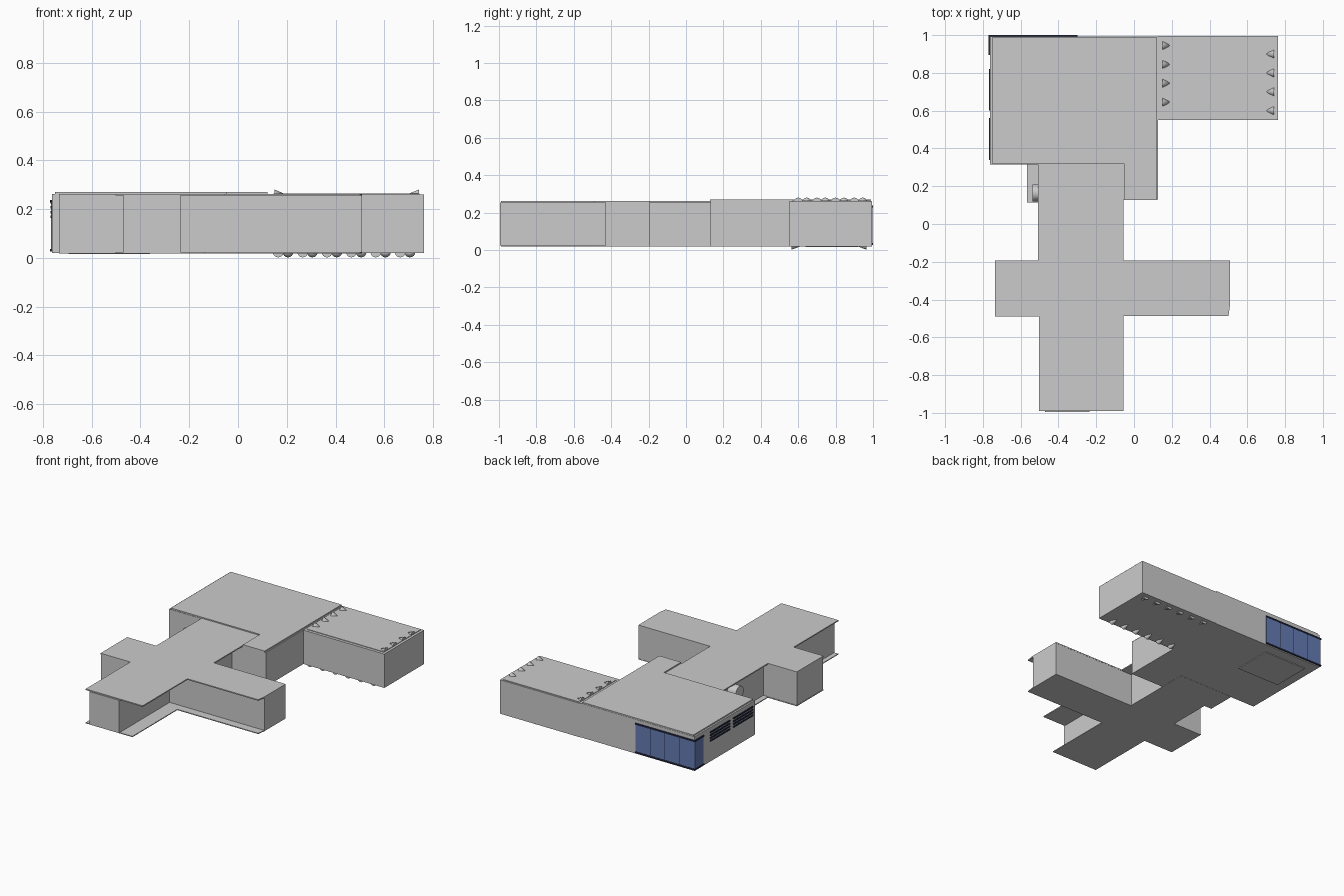
import bpy, math
from mathutils import Vector

if "Cube" in bpy.data.objects:
    bpy.data.objects.remove(bpy.data.objects["Cube"])


def material(name, color):
    m = bpy.data.materials.new(name)
    m.diffuse_color = (*color, 1)
    m.use_nodes = True
    m.node_tree.nodes["Principled BSDF"].inputs["Base Color"].default_value = m.diffuse_color
    return m


glass = material("blue_glass", (0.13, 0.2, 0.45))
dark = material("dark_trim", (0.02, 0.025, 0.06))


def prism(name, outline, z0, z1, mat=None):
    """Extrude a plan outline (counter-clockwise) between two heights."""
    n = len(outline)
    verts = [(x, y, z) for z in (z0, z1) for x, y in outline]
    faces = [tuple(reversed(range(n))), tuple(range(n, 2 * n))]
    faces += [(i, (i + 1) % n, n + (i + 1) % n, n + i) for i in range(n)]
    me = bpy.data.meshes.new(name)
    me.from_pydata(verts, [], faces)
    ob = bpy.data.objects.new(name, me)
    bpy.context.collection.objects.link(ob)
    if mat:
        me.materials.append(mat)
    return ob


def box(name, x0, x1, y0, y1, z0, z1, mat=None):
    return prism(name, [(x0, y0), (x1, y0), (x1, y1), (x0, y1)], z0, z1, mat)


def cone(name, base, direction, r0, r1, length, sides=16):
    """Cone or cylinder growing from base along direction."""
    d = Vector(direction)
    bpy.ops.mesh.primitive_cone_add(
        vertices=sides, radius1=r0, radius2=r1, depth=length,
        location=Vector(base) + d * length / 2,
        rotation=d.to_track_quat('Z', 'Y').to_euler())
    ob = bpy.context.object
    ob.name = name
    bpy.ops.object.shade_smooth_by_angle(angle=math.radians(40))
    return ob


Z0, Z1 = 0.02, 0.255

# main hall: L-shaped walls and its slightly inset roof slab
prism("hall_walls", [(-0.14, 0.13), (0.128, 0.13), (0.128, 0.992), (-0.762, 0.992),
                     (-0.762, 0.315), (-0.14, 0.315)], Z0, 0.262)
prism("hall_roof", [(-0.05, 0.127), (0.12, 0.127), (0.12, 0.99), (-0.75, 0.99),
                    (-0.75, 0.318), (-0.05, 0.318)], 0.262, 0.271)

# cross-shaped wing: narrow walls between wider floor and roof plates
prism("cross_walls", [(-0.47, -0.995), (-0.235, -0.995), (-0.235, -0.43), (0.508, -0.43),
                      (0.508, -0.193), (-0.14, -0.193), (-0.14, 0.315), (-0.47, 0.315),
                      (-0.47, -0.195), (-0.733, -0.195), (-0.733, -0.488), (-0.47, -0.488)],
      Z0 + 0.003, Z1)


def cross_plate(name, right, z0, z1):
    prism(name, [(-0.502, -0.99), (right, -0.99), (right, -0.488), (0.5, -0.488),
                 (0.508, -0.43), (0.508, -0.192), (right, -0.192), (right, 0.32),
                 (-0.508, 0.32), (-0.508, -0.192), (-0.735, -0.192), (-0.735, -0.49),
                 (-0.502, -0.49)], z0, z1)


cross_plate("cross_roof", -0.055, 0.255, 0.263)
cross_plate("cross_floor", -0.135, 0.019, 0.025)

# small side ledge and round wall vent beside the connector
box("side_ledge", -0.567, -0.47, 0.115, 0.32, 0.019, 0.025)
cone("round_vent", (-0.465, 0.165, 0.2), (-1, 0, 0), 0.045, 0.045, 0.072, 24)

# right wing with a thin raised roof panel
box("wing_walls", 0.128, 0.763, 0.55, 0.995, Z0, 0.26)
box("wing_roof_panel", 0.145, 0.745, 0.57, 0.985, 0.26, 0.264)

# facing rows of half-sunk spikes on the wing roof
for i in range(4):
    cone("roof_spike_left", (0.15, 0.945 - 0.1 * i, 0.256), (1, 0, 0), 0.024, 0, 0.057)
    cone("roof_spike_right", (0.742, 0.9 - 0.1 * i, 0.256), (-1, 0, 0), 0.024, 0, 0.06)

# facing rows of spikes under the wing
for i in range(6):
    cone("under_spike_front", (0.165 + 0.1 * i, 0.565, 0.024), (0, 1, 0), 0.022, 0, 0.06)
    cone("under_spike_back", (0.205 + 0.1 * i, 0.965, 0.024), (0, -1, 0), 0.022, 0, 0.06)

# thin hatch plate under the hall
box("under_hatch", -0.695, -0.36, 0.64, 0.92, 0.015, 0.022)

# wrap-around corner window: panes, mullions and trims
for i in range(4):
    x = -0.764 + 0.116 * i
    box("back_pane", x, x + 0.114, 0.99, 0.997, 0.035, 0.23, glass)
    if i:
        box("mullion", x - 0.003, x + 0.001, 0.99, 0.998, 0.035, 0.23, dark)
box("side_pane", -0.767, -0.76, 0.9, 0.997, 0.035, 0.23, glass)
for z in (0.027, 0.228):
    box("back_trim", -0.77, -0.3, 0.99, 1.0, z, z + 0.01, dark)
    box("side_trim", -0.77, -0.76, 0.895, 1.0, z, z + 0.01, dark)

# two banks of louvre strips on the left wall
for y in (0.34, 0.6):
    for k in range(4):
        z = 0.163 + 0.02 * k
        box("louvre", -0.768, -0.76, y, y + 0.22, z, z + 0.01, dark)
